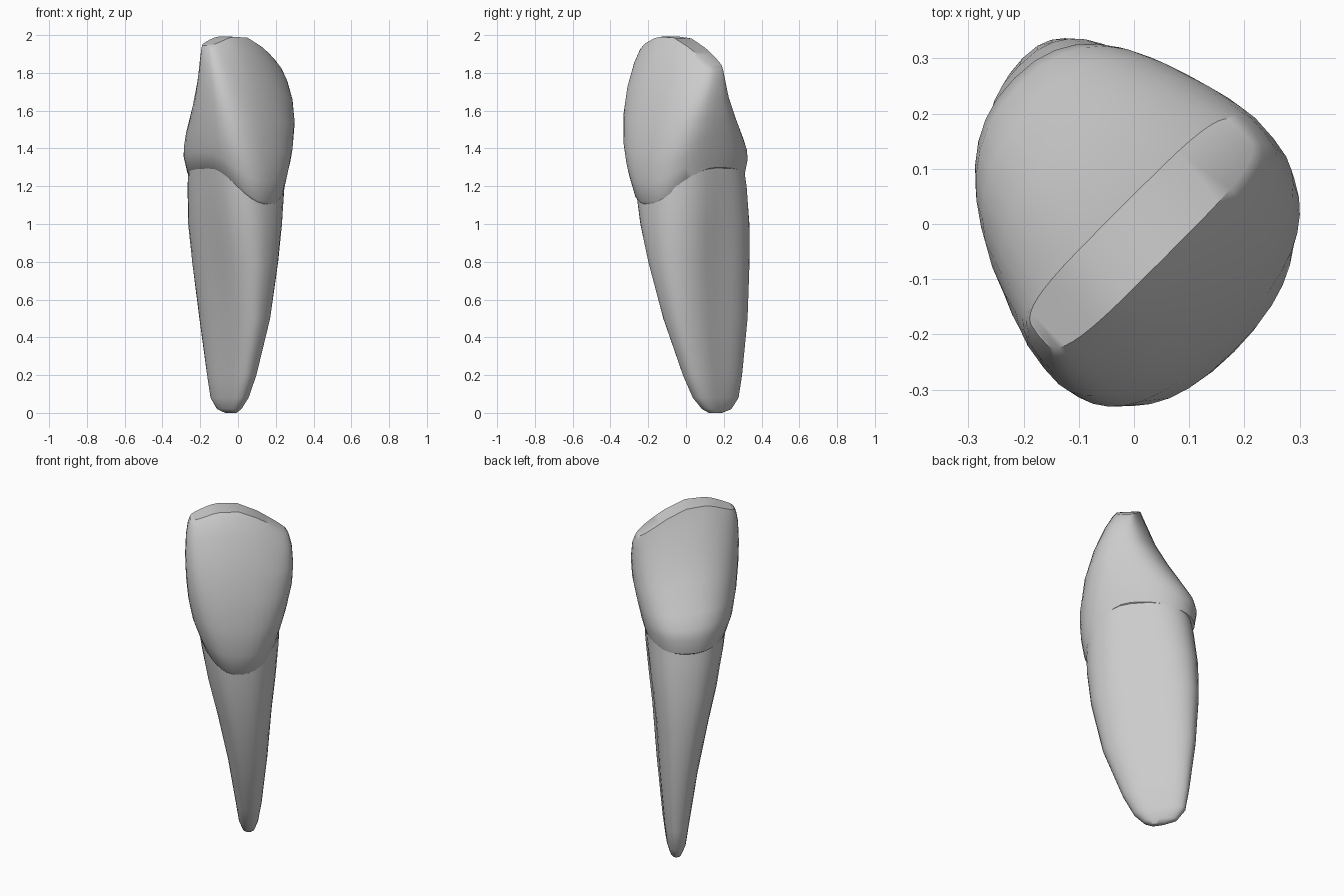
import bpy, bmesh, math

cube = bpy.data.objects.get("Cube")
if cube:
    bpy.data.objects.remove(cube)

N = 40  # columns around each ring
D = math.sqrt(0.5)
SKEW = 0.11  # sideways drift of each section towards the back

enamel = bpy.data.materials.new("light grey")
enamel.use_nodes = True
enamel.diffuse_color = (0.6, 0.6, 0.6, 1)
enamel.node_tree.nodes["Principled BSDF"].inputs["Base Color"].default_value = (0.6, 0.6, 0.6, 1)


def interp(points, x):
    """Piecewise linear lookup."""
    for (x0, y0), (x1, y1) in zip(points, points[1:]):
        if x <= x1:
            return y0 + (y1 - y0) * max(0, (x - x0) / (x1 - x0))
    return points[-1][1]


def ring(u0, u1, back, front, mid, power, pinch=0):
    """Rounded section: u runs across the face, w runs towards the face."""
    out = []
    for i in range(N):
        a = math.tau * i / N
        c, s = (math.copysign(abs(f(a)) ** (2 / power), f(a)) for f in (math.cos, math.sin))
        c *= 1 - pinch * math.exp(-((s + 0.1) / 0.35) ** 2)
        w = mid + s * ((front - mid) if s > 0 else (mid - back))
        u = (u0 + u1) / 2 + c * (u1 - u0) / 2 - SKEW * (w - mid)
        out.append((u, w, a))
    return out


def loft(name, rows, sharp_angle):
    """Skin rings of (u, w, z) and close both ends with strips."""
    bm = bmesh.new()
    rings = [[bm.verts.new(((u + w) * D, (u - w) * D, z)) for u, w, z in r] for r in rows]
    for lo, hi in zip(rings, rings[1:]):
        for i in range(N):
            j = (i + 1) % N
            bm.faces.new((lo[i], lo[j], hi[j], hi[i]))
    for r in (rings[0], rings[-1]):
        for i in range(N // 2):
            quad = [r[i], r[i + 1], r[N - i - 1], r[-i]]
            bm.faces.new(list(dict.fromkeys(quad)))
    bmesh.ops.recalc_face_normals(bm, faces=bm.faces)
    mesh = bpy.data.meshes.new(name)
    bm.to_mesh(mesh)
    bm.free()
    obj = bpy.data.objects.new(name, mesh)
    mesh.materials.append(enamel)
    bpy.context.collection.objects.link(obj)
    bpy.ops.object.select_all(action='DESELECT')
    obj.select_set(True)
    bpy.context.view_layer.objects.active = obj
    bpy.ops.object.shade_smooth_by_angle(angle=math.radians(sharp_angle))


# Root: tapering, leaning backwards, with a shallow groove down each side
root_sections = [
    (0.00, 0.065, 0.095, -0.18, -0.10, 0),
    (0.02, 0.045, 0.112, -0.24, -0.06, 0),
    (0.08, 0.022, 0.130, -0.285, -0.005, 0.03),
    (0.20, 0.000, 0.145, -0.305, 0.055, 0.06),
    (0.50, -0.055, 0.170, -0.34, 0.165, 0.09),
    (0.80, -0.122, 0.190, -0.355, 0.23, 0.09),
    (1.00, -0.172, 0.210, -0.350, 0.253, 0.08),
    (1.20, -0.208, 0.224, -0.325, 0.262, 0.04),
    (1.38, -0.230, 0.225, -0.29, 0.255, 0),
]
rows = []
for z, u0, u1, back, front, pinch in root_sections:
    mid = (back + front) / 2 + 0.03
    rows.append([(u, w, z) for u, w, a in ring(u0, u1, back, front, mid, 2.5, pinch)])
loft("root", rows, 50)

# Crown: from the scalloped neck line up to a sloping biting edge
top_edge = [(-0.30, 1.92), (-0.265, 1.945), (-0.15, 1.985), (-0.06, 2.0),
            (0.03, 1.975), (0.12, 1.925), (0.26, 1.83), (0.30, 1.81)]
crown_sections = [
    (-0.02, -0.205, 0.210, -0.305, 0.255, 0.00, 2.2),
    (0.00, -0.225, 0.228, -0.328, 0.270, 0.00, 2.2),
    (0.12, -0.256, 0.245, -0.340, 0.287, 0.02, 2.25),
    (0.20, -0.268, 0.252, -0.325, 0.292, 0.04, 2.35),
    (0.30, -0.280, 0.263, -0.282, 0.290, 0.05, 2.5),
    (0.50, -0.295, 0.281, -0.195, 0.265, 0.07, 2.65),
    (0.70, -0.300, 0.288, -0.120, 0.215, 0.07, 2.8),
    (0.88, -0.292, 0.284, -0.070, 0.150, 0.05, 3.1),
    (0.97, -0.278, 0.272, -0.045, 0.105, 0.03, 3.6),
    (1.00, -0.265, 0.260, -0.038, 0.082, 0.02, 4.0),
]
rows = []
for t, u0, u1, back, front, mid, power in crown_sections:
    r = []
    for u, w, a in ring(u0, u1, back, front, mid, power):
        dip = 1 - abs(math.cos(a)) ** 2.6
        neck = 1.30 - (0.18 if math.sin(a) > 0 else 0.04) * dip
        r.append((u, w, neck + t * (interp(top_edge, u) - neck)))
    rows.append(r)
loft("crown", rows, 40)
